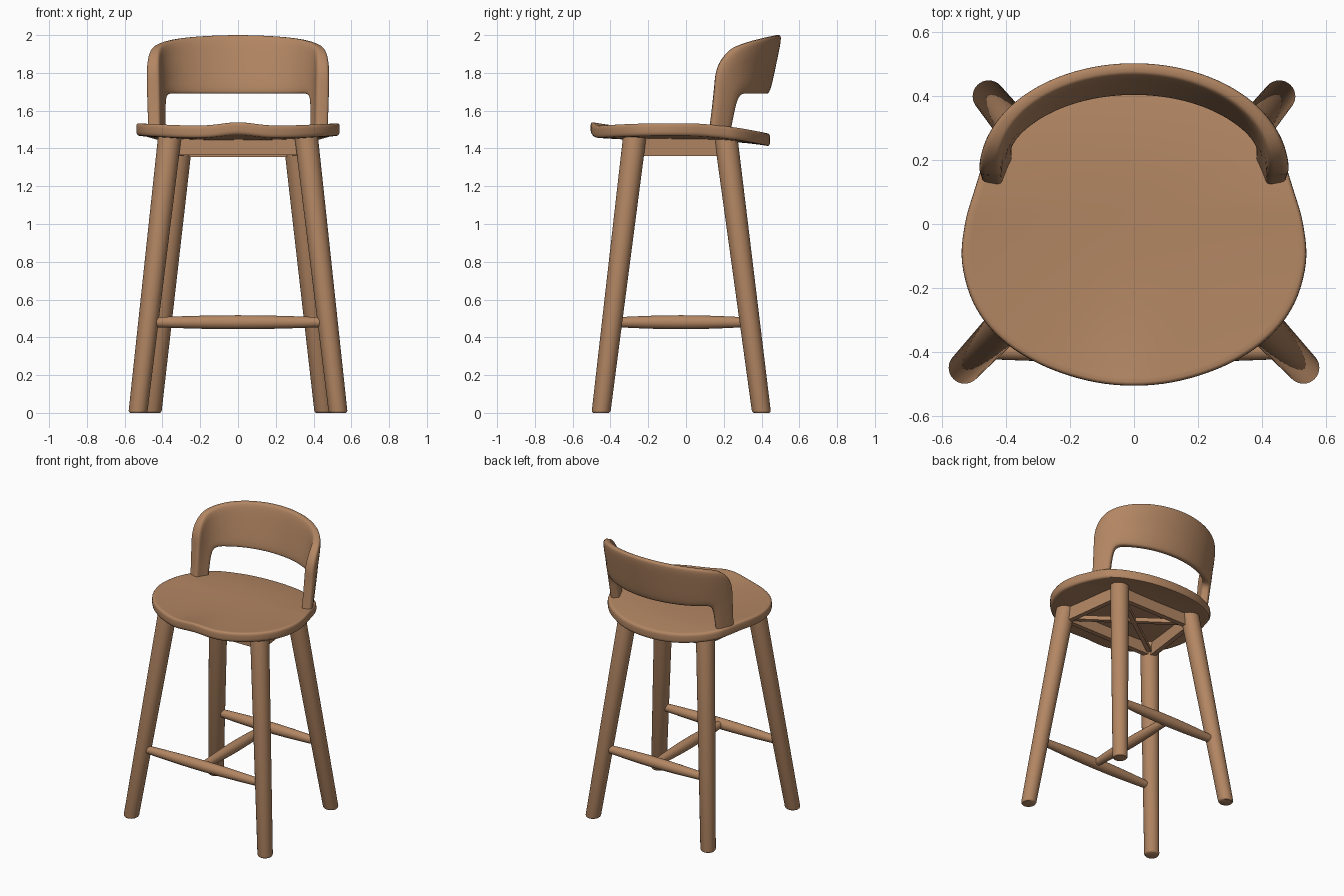
import bpy, bmesh
from math import sin, cos, pi, radians, exp
from mathutils import Vector

old = bpy.data.objects.get("Cube")
if old:
    bpy.data.objects.remove(old, do_unlink=True)

wood = bpy.data.materials.new("warm_wood")
wood.use_nodes = True
wood.diffuse_color = (0.45, 0.24, 0.125, 1)
wood.node_tree.nodes["Principled BSDF"].inputs["Base Color"].default_value = (0.45, 0.24, 0.125, 1)


def loft(name, rings, angle=40):
    """Skin a list of closed rings, cap both ends and shade smooth."""
    bm = bmesh.new()
    rows = [[bm.verts.new(p) for p in ring] for ring in rings]
    n = len(rows[0])
    for a, b in zip(rows, rows[1:]):
        for i in range(n):
            j = (i + 1) % n
            bm.faces.new((a[i], a[j], b[j], b[i]))
    bm.faces.new(rows[0])
    bm.faces.new(rows[-1])
    bmesh.ops.recalc_face_normals(bm, faces=bm.faces[:])
    mesh = bpy.data.meshes.new(name)
    bm.to_mesh(mesh)
    bm.free()
    mesh.materials.append(wood)
    obj = bpy.data.objects.new(name, mesh)
    bpy.context.collection.objects.link(obj)
    bpy.ops.object.select_all(action='DESELECT')
    obj.select_set(True)
    bpy.context.view_layer.objects.active = obj
    bpy.ops.object.shade_smooth_by_angle(angle=radians(angle))
    return obj


def spindle(name, start, end, profile, u, v, sides=32):
    """Turned part: profile holds (position along, radius), u and v span each ring."""
    start, end, u, v = map(Vector, (start, end, u, v))
    loft(name, [[start.lerp(end, t) + r * (cos(2 * pi * i / sides) * u + sin(2 * pi * i / sides) * v)
                 for i in range(sides)] for t, r in profile])


def bar(name, a, b, width, low, high):
    """Straight board between two plan points."""
    a, b = Vector((*a, 0)), Vector((*b, 0))
    d = (b - a).normalized()
    side = Vector((-d.y, d.x, 0)) * width / 2
    loft(name, [[p + side * s + Vector((0, 0, z)) for s, z in
                 ((-1, low), (1, low), (1, high), (-1, high))] for p in (a, b)])


def spline(points, steps, closed=False):
    """Catmull-Rom curve through the points."""
    pts = [Vector(p) for p in points]
    n = len(pts)
    get = (lambda i: pts[i % n]) if closed else (lambda i: pts[max(0, min(n - 1, i))])
    out = []
    for i in range(n if closed else n - 1):
        p, q, r, s = (get(i + k) for k in (-1, 0, 1, 2))
        for k in range(steps):
            t = k / steps
            out.append(0.5 * (2 * q + (r - p) * t + (2 * p - 5 * q + 4 * r - s) * t ** 2
                              + (3 * q - p - 3 * r + s) * t ** 3))
    return out if closed else out + [pts[-1]]


# Splayed legs
FRONT_FOOT, FRONT_TOP = Vector((0.53, -0.45, 0)), Vector((0.36, -0.27, 1.475))
BACK_FOOT, BACK_TOP = Vector((0.455, 0.40, 0)), Vector((0.30, 0.21, 1.465))
LEG = [(0, 0.042), (0.003, 0.047), (0.008, 0.05), (1, 0.062)]
X, Y, Z = (1, 0, 0), (0, 1, 0), (0, 0, 1)
for label, m in (("left", 1), ("right", -1)):
    flip = Vector((m, 1, 1))
    spindle("front_leg_" + label, FRONT_FOOT * flip, FRONT_TOP * flip, LEG, X, Y)
    spindle("back_leg_" + label, BACK_FOOT * flip, BACK_TOP * flip, LEG, X, Y)

# Stretchers: two across, one down the middle
H = 0.48
TAPER = [(k / 12, 0.025 + 0.012 * sin(pi * k / 12)) for k in range(13)]
f = FRONT_FOOT.lerp(FRONT_TOP, H / FRONT_TOP.z)
b = BACK_FOOT.lerp(BACK_TOP, H / BACK_TOP.z)
spindle("front_stretcher", (-f.x, f.y - 0.005, H), (f.x, f.y - 0.005, H), TAPER, Y, Z, 20)
spindle("back_stretcher", (-b.x, b.y, H), (b.x, b.y, H), TAPER, Y, Z, 20)
spindle("middle_stretcher", (0, f.y, H), (0, b.y, H), TAPER, X, Z, 20)

# Rails and diagonal braces beneath the seat
fl, bl = (0.36, -0.26), (0.30, 0.21)
fr, br = (-0.36, -0.26), (-0.30, 0.21)
bar("front_rail", fl, fr, 0.035, 1.365, 1.46)
bar("back_rail", bl, br, 0.035, 1.355, 1.45)
bar("left_rail", fl, bl, 0.035, 1.36, 1.455)
bar("right_rail", fr, br, 0.035, 1.36, 1.455)
bar("brace_a", fl, br, 0.03, 1.38, 1.41)
bar("brace_b", fr, bl, 0.03, 1.38, 1.41)

# Saddle seat
half = [(0, -0.505), (0.15, -0.488), (0.3, -0.435), (0.42, -0.355), (0.5, -0.25),
        (0.537, -0.12), (0.528, 0), (0.5, 0.1), (0.47, 0.19), (0.43, 0.27),
        (0.34, 0.35), (0.19, 0.42), (0, 0.445)]
outline = spline(half + [(-x, y) for x, y in half[-2:0:-1]], 5, True)


def seat_z(x, y, f):
    z = 1.518 + 0.016 * (abs(x) / 0.53) ** 2 - 0.014 * (1 - f * f)
    z += 0.022 * exp(-(x / 0.13) ** 2) * max(0, -y / 0.5) ** 3
    return z - 0.04 * max(0, (y - 0.05) / 0.39) ** 1.4 * f


def seat_ring(f, drop):
    return [(p.x * f, p.y * f, seat_z(p.x * f, p.y * f, f) - drop) for p in outline]


fills = [0.02] + [k / 10 for k in range(1, 10)] + [0.95]
edge = [(0.978, 0), (0.99, 0.003), (0.998, 0.01), (1, 0.02), (1, 0.045),
        (0.996, 0.056), (0.985, 0.064), (0.97, 0.066)]
loft("seat", [seat_ring(s, 0) for s in fills] + [seat_ring(s, d) for s, d in edge]
     + [seat_ring(s, 0.066) for s in reversed(fills)])

# Curved backrest: an inverted U in (angle, height), wrapped round a leaning ellipse
upper = [(83, 1.475), (84, 1.56), (87, 1.70), (89, 1.80), (86, 1.87), (77, 1.928),
         (62, 1.96), (42, 1.983), (20, 1.996), (0, 2.0)]
lower = [(62, 1.475), (62, 1.53), (62, 1.59), (61.5, 1.64), (59.5, 1.675), (54, 1.69),
         (42, 1.69), (28, 1.69), (14, 1.69), (0, 1.69)]


def mirrored(points):
    return spline(points + [(-a, z) for a, z in points[-2::-1]], 6)


def wrap(angle, z, offset):
    a = radians(angle)
    normal = Vector((sin(a) / 0.455, cos(a) / 0.29, 0)).normalized()
    lean = 0.21 * (z - 1.69)
    return Vector((0.45 * sin(a), 0.13 + lean + 0.29 * cos(a), z)) + normal * offset


def rounded(v):
    return (abs(v) ** 0.45) * (1 if v > 0 else -1)


rings = []
for o, i in zip(mirrored(upper), mirrored(lower)):
    mid, reach = (o + i) / 2, (o - i) / 2
    ring = []
    for k in range(32):
        t = 2 * pi * (k + 0.5) / 32
        p = mid + reach * rounded(cos(t))
        thick = 0.025 + 0.012 * min(1, abs(p.x) / 85) ** 3
        ring.append(wrap(p.x, p.y, thick * rounded(sin(t))))
    rings.append(ring)
loft("backrest", rings, 50)
